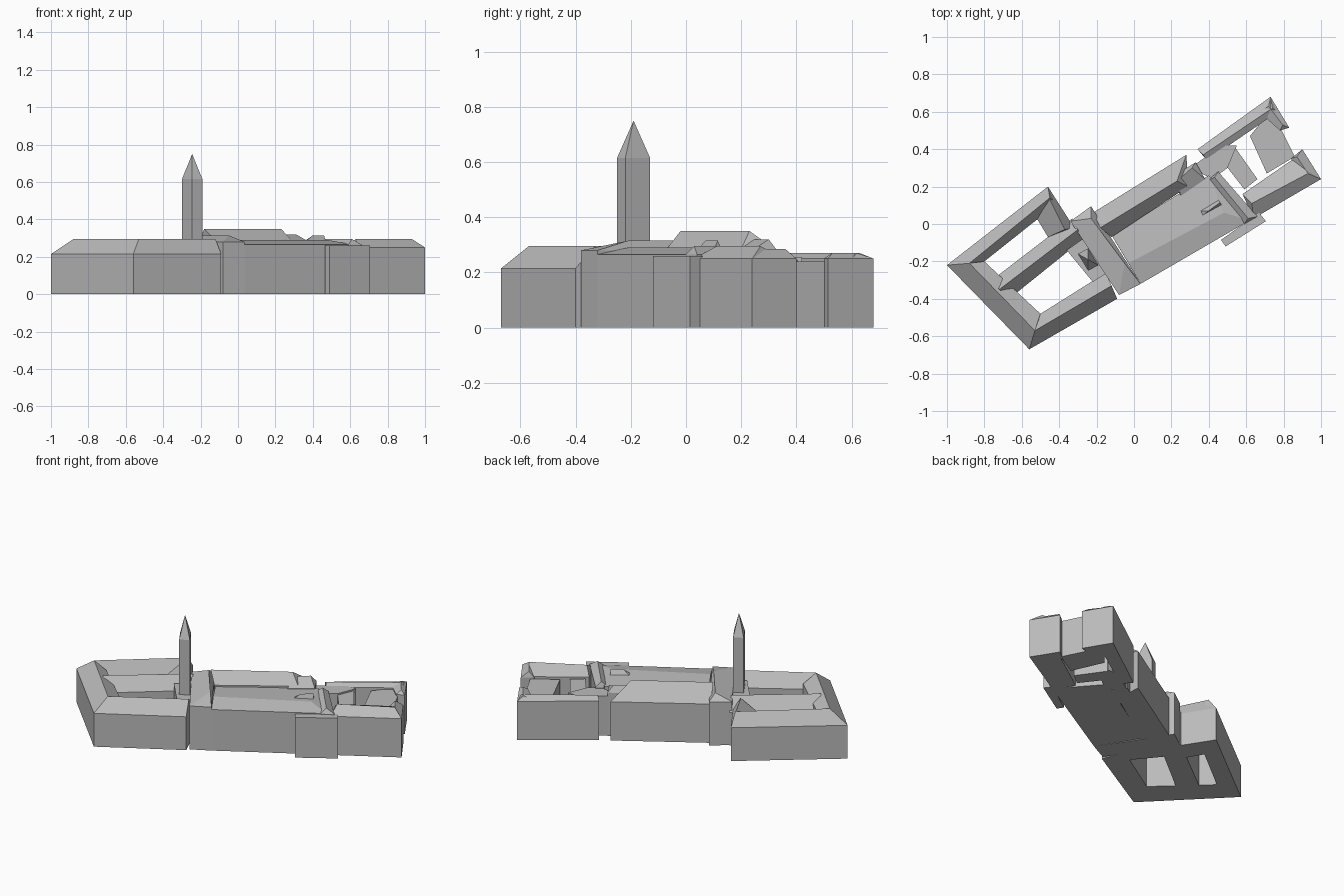
import bpy
import bmesh

default_cube = bpy.data.objects.get("Cube")
if default_cube:
    bpy.data.objects.remove(default_cube, do_unlink=True)

# Single stone colour
stone = bpy.data.materials.new("stone grey")
stone.use_nodes = True
stone_colour = (0.5, 0.5, 0.5, 1)
stone.diffuse_color = stone_colour
stone.node_tree.nodes["Principled BSDF"].inputs["Base Color"].default_value = stone_colour


def finish(name, bm):
    bmesh.ops.recalc_face_normals(bm, faces=bm.faces)
    mesh = bpy.data.meshes.new(name)
    bm.to_mesh(mesh)
    bm.free()
    mesh.materials.append(stone)
    building = bpy.data.objects.new(name, mesh)
    bpy.context.scene.collection.objects.link(building)
    return building


def walls(bm, footprint, heights):
    """Raise a footprint into walls and return the ring of eave vertices."""
    base = [bm.verts.new((x, y, 0)) for x, y in footprint]
    top = [bm.verts.new((x, y, z)) for (x, y), z in zip(footprint, heights)]
    bm.faces.new(base[::-1])
    for i in range(len(base)):
        j = (i + 1) % len(base)
        bm.faces.new((base[i], base[j], top[j], top[i]))
    return top


def flat_block(name, footprint, height):
    bm = bmesh.new()
    bm.faces.new(walls(bm, footprint, [height] * len(footprint)))
    return finish(name, bm)


def hipped_wing(name, footprint, ridge_start, ridge_end, eave, ridge, inner_eave=None):
    """Four walls with a ridge running along the first and third sides."""
    inner = inner_eave or eave
    bm = bmesh.new()
    c = walls(bm, footprint, (eave, eave, inner, inner))
    a = bm.verts.new((*ridge_start, ridge))
    b = bm.verts.new((*ridge_end, ridge))
    for face in ((c[0], c[1], b, a), (c[1], c[2], b), (c[2], c[3], a, b), (c[3], c[0], a)):
        bm.faces.new(face)
    return finish(name, bm)


def spire_tower(name, footprint, centre, shaft_height, tip_height):
    bm = bmesh.new()
    top = walls(bm, footprint, [shaft_height] * len(footprint))
    tip = bm.verts.new((*centre, tip_height))
    for i, corner in enumerate(top):
        bm.faces.new((corner, top[(i + 1) % len(top)], tip))
    return finish(name, bm)


# Courtyard ranges at the left end
hipped_wing("west_wing", [(-1, -.22), (-.56, -.67), (-.5, -.48), (-.8, -.2)],
            ridge_start=(-.88, -.21), ridge_end=(-.53, -.57),
            eave=.215, ridge=.295, inner_eave=.25)
hipped_wing("north_wing", [(-.46, .2), (-1, -.22), (-.8, -.2), (-.41, .11)],
            ridge_start=(-.45, .14), ridge_end=(-.88, -.21),
            eave=.215, ridge=.295)
hipped_wing("north_wing_return", [(-.32, -.02), (-.46, .2), (-.52, .03), (-.46, -.07)],
            ridge_start=(-.37, -.03), ridge_end=(-.45, .13),
            eave=.215, ridge=.295)
hipped_wing("middle_wing", [(-.33, .03), (-.76, -.3), (-.68, -.41), (-.27, -.08)],
            ridge_start=(-.3, -.03), ridge_end=(-.72, -.35),
            eave=.215, ridge=.295)
hipped_wing("south_wing", [(-.56, -.67), (-.09, -.4), (-.15, -.26), (-.5, -.48)],
            ridge_start=(-.53, -.57), ridge_end=(-.12, -.33),
            eave=.215, ridge=.295)
flat_block("courtyard_link", [(-.36, -.14), (-.22, -.31), (-.11, -.24), (-.26, -.07)],
           height=.26)

# Tower with its pointed roof
spire_tower("bell_tower", [(-.19, -.22), (-.245, -.13), (-.3, -.16), (-.245, -.25)],
            centre=(-.245, -.19), shaft_height=.615, tip_height=.75)

# Central halls
hipped_wing("cross_hall", [(.035, -.32), (-.23, .095), (-.34, .015), (-.08, -.38)],
            ridge_start=(-.05, -.21), ridge_end=(-.23, .03),
            eave=.28, ridge=.315)
hipped_wing("high_hall", [(.28, .37), (-.22, .06), (-.12, -.07), (.29, .2)],
            ridge_start=(.23, .23), ridge_end=(-.18, -.02),
            eave=.25, ridge=.35, inner_eave=.285)
hipped_wing("high_hall_end", [(.33, .33), (.2, .25), (.25, .15), (.38, .24)],
            ridge_start=(.31, .3), ridge_end=(.23, .23),
            eave=.28, ridge=.32)
hipped_wing("south_hall", [(.035, -.32), (.62, .02), (.4, .26), (-.12, -.06)],
            ridge_start=(-.03, -.21), ridge_end=(.48, .06),
            eave=.265, ridge=.29, inner_eave=.275)
hipped_wing("roof_dormer", [(.36, .04), (.47, .1), (.45, .13), (.35, .07)],
            ridge_start=(.4, .07), ridge_end=(.46, .115),
            eave=.28, ridge=.315)
hipped_wing("transverse_hall", [(.66, .04), (.45, .28), (.39, .23), (.59, 0)],
            ridge_start=(.61, .03), ridge_end=(.43, .25),
            eave=.265, ridge=.295)
flat_block("south_annex", [(.465, -.085), (.49, -.12), (.705, .015), (.67, .06)],
           height=.26)

# Ranges around the right courtyards
hipped_wing("south_range", [(.64, .03), (1, .24), (.87, .36), (.58, .16)],
            ridge_start=(.63, .11), ridge_end=(.93, .27),
            eave=.25, ridge=.295)
hipped_wing("east_return", [(1, .24), (.9, .4), (.84, .35), (.9, .2)],
            ridge_start=(.93, .27), ridge_end=(.87, .36),
            eave=.25, ridge=.285)
hipped_wing("north_range", [(.73, .68), (.34, .4), (.39, .34), (.77, .6)],
            ridge_start=(.74, .62), ridge_end=(.37, .37),
            eave=.25, ridge=.27)
hipped_wing("north_range_return", [(.83, .515), (.73, .68), (.67, .6), (.78, .5)],
            ridge_start=(.795, .53), ridge_end=(.72, .63),
            eave=.25, ridge=.27)
flat_block("east_block", [(.71, .27), (.86, .36), (.78, .52), (.7, .57), (.62, .47)],
           height=.24)
flat_block("courtyard_divider", [(.59, .185), (.66, .24), (.54, .41), (.47, .34)],
           height=.245)
flat_block("west_link", [(.3, .3), (.42, .24), (.5, .3), (.55, .42), (.47, .42)],
           height=.255)
